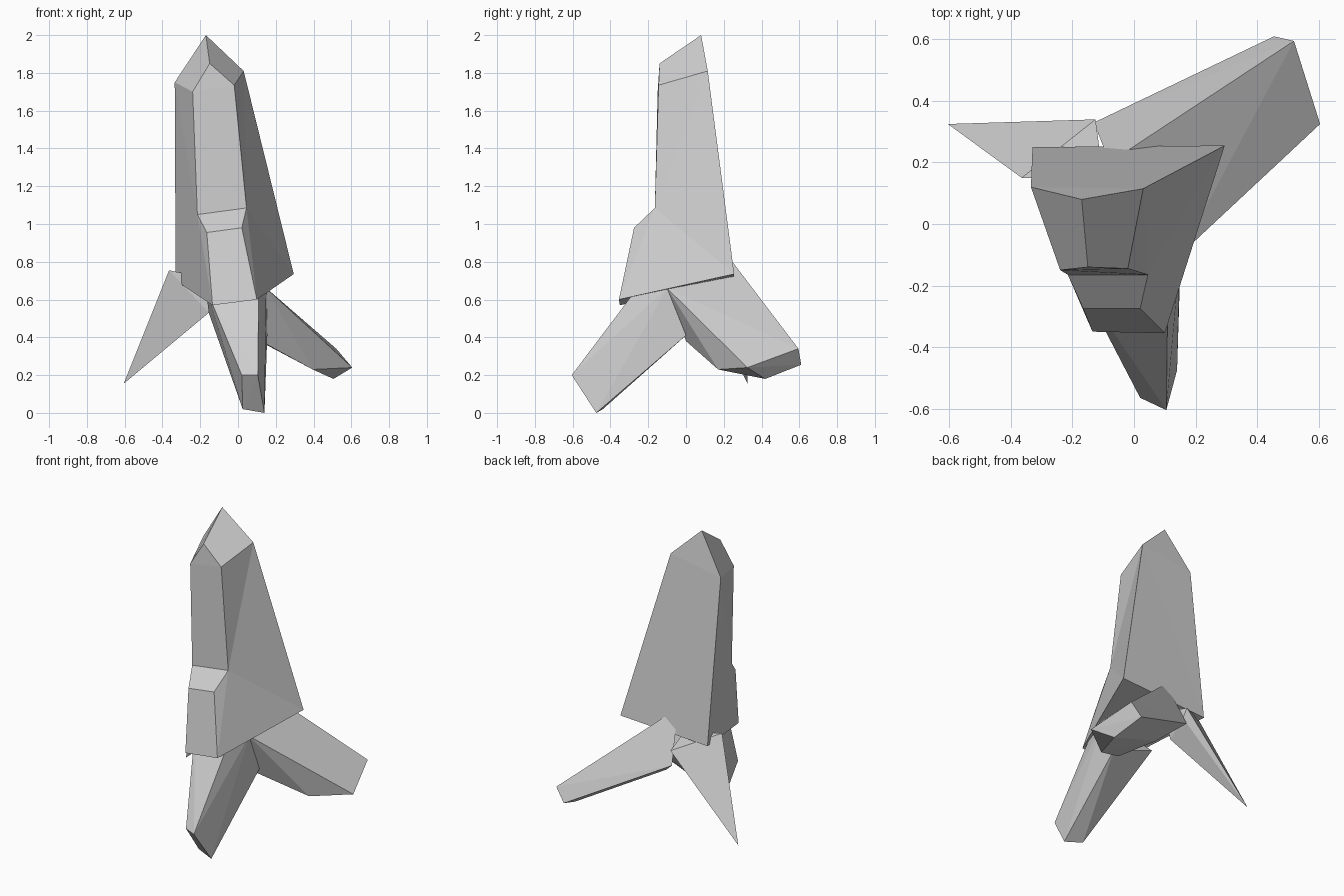
import bpy
import bmesh

cube = bpy.data.objects.get("Cube")
if cube:
    bpy.data.objects.remove(cube, do_unlink=True)

# One plain stone grey for everything
GREY = (0.62, 0.62, 0.62, 1.0)
stone = bpy.data.materials.new("stone_grey")
stone.use_nodes = True
stone.diffuse_color = GREY
for node in stone.node_tree.nodes:
    if node.type == "BSDF_PRINCIPLED":
        node.inputs["Base Color"].default_value = GREY
        node.inputs["Roughness"].default_value = 0.9


def finish(name, bm):
    """Turn a bmesh into a flat-shaded stone object."""
    bmesh.ops.recalc_face_normals(bm, faces=bm.faces[:])
    mesh = bpy.data.meshes.new(name)
    bm.to_mesh(mesh)
    bm.free()
    mesh.materials.append(stone)
    obj = bpy.data.objects.new(name, mesh)
    bpy.context.scene.collection.objects.link(obj)
    return obj


def faceted_solid(name, corners, faces):
    """Solid from named corners; each face is a word of corner names."""
    bm = bmesh.new()
    verts = {key: bm.verts.new(co) for key, co in corners.items()}
    for word in faces.split():
        bm.faces.new([verts[key] for key in word])
    return finish(name, bm)


def chiselled_leg(name, tip, root):
    """Convex leg stretched between its tip corners and its root corners."""
    bm = bmesh.new()
    for co in tip + root:
        bm.verts.new(co)
    result = bmesh.ops.convex_hull(bm, input=bm.verts[:])
    loose = [v for v in result["geom_interior"] + result["geom_unused"]
             if isinstance(v, bmesh.types.BMVert)]
    bmesh.ops.delete(bm, geom=list(set(loose)), context="VERTS")
    bmesh.ops.dissolve_limit(bm, angle_limit=0.03, verts=bm.verts[:], edges=bm.edges[:])
    return finish(name, bm)


# Tower: pointed cap, narrow front strip with a step, flaring sides and back
tower_corners = {
    "A": (-0.17, 0.08, 2.0),      # peak
    "B": (0.03, 0.115, 1.81),     # cap, back right
    "C": (-0.335, 0.12, 1.75),    # cap, back left
    "D": (-0.15, -0.14, 1.85),    # cap, front point
    "E": (-0.24, -0.15, 1.70),    # strip top
    "F": (-0.02, -0.145, 1.735),
    "G": (-0.215, -0.165, 1.05),  # step top
    "H": (0.045, -0.165, 1.085),
    "I": (-0.165, -0.275, 0.955), # step bottom
    "J": (0.02, -0.275, 0.98),
    "K": (-0.135, -0.35, 0.57),   # strip foot
    "L": (0.10, -0.355, 0.60),
    "N": (0.295, 0.255, 0.735),   # back feet
    "P": (-0.33, 0.25, 0.70),
}
cap = "ADFB ACED DEF ABC"
front = "EGHF GIJH IKLJ"
right_side = "FHB BHN HLN HJL"
left_side = "CGE CPG GPK GKI"
back_and_base = "BNP BPC PNL PLK"
faceted_solid("tower", tower_corners,
              " ".join((cap, front, right_side, left_side, back_and_base)))

# Front leg: squared end, reaching forward and down
chiselled_leg(
    "front_leg",
    [(0.02, -0.565, 0.20), (0.105, -0.605, 0.20),
     (0.14, -0.475, 0.0), (0.025, -0.44, 0.02)],
    [(-0.17, -0.2, 0.66), (0.11, -0.22, 0.71),
     (0.155, 0.0, 0.41), (0.15, -0.1, 0.66), (-0.155, -0.02, 0.53)])

# Back leg: the broadest, reaching out to the right
chiselled_leg(
    "back_leg",
    [(0.52, 0.595, 0.34), (0.605, 0.325, 0.24), (0.505, 0.42, 0.18),
     (0.395, 0.17, 0.23), (0.455, 0.61, 0.255)],
    [(-0.08, 0.2, 0.86), (0.15, -0.1, 0.66), (0.12, 0.0, 0.38),
     (0.0, 0.2, 0.44), (-0.13, 0.33, 0.55)])

# Side leg: a sharp spike to the left
chiselled_leg(
    "side_spike",
    [(-0.605, 0.325, 0.155)],
    [(-0.365, 0.15, 0.755), (-0.125, 0.34, 0.65),
     (-0.125, 0.30, 0.60), (-0.155, 0.15, 0.53), (-0.1, 0.15, 0.7)])
